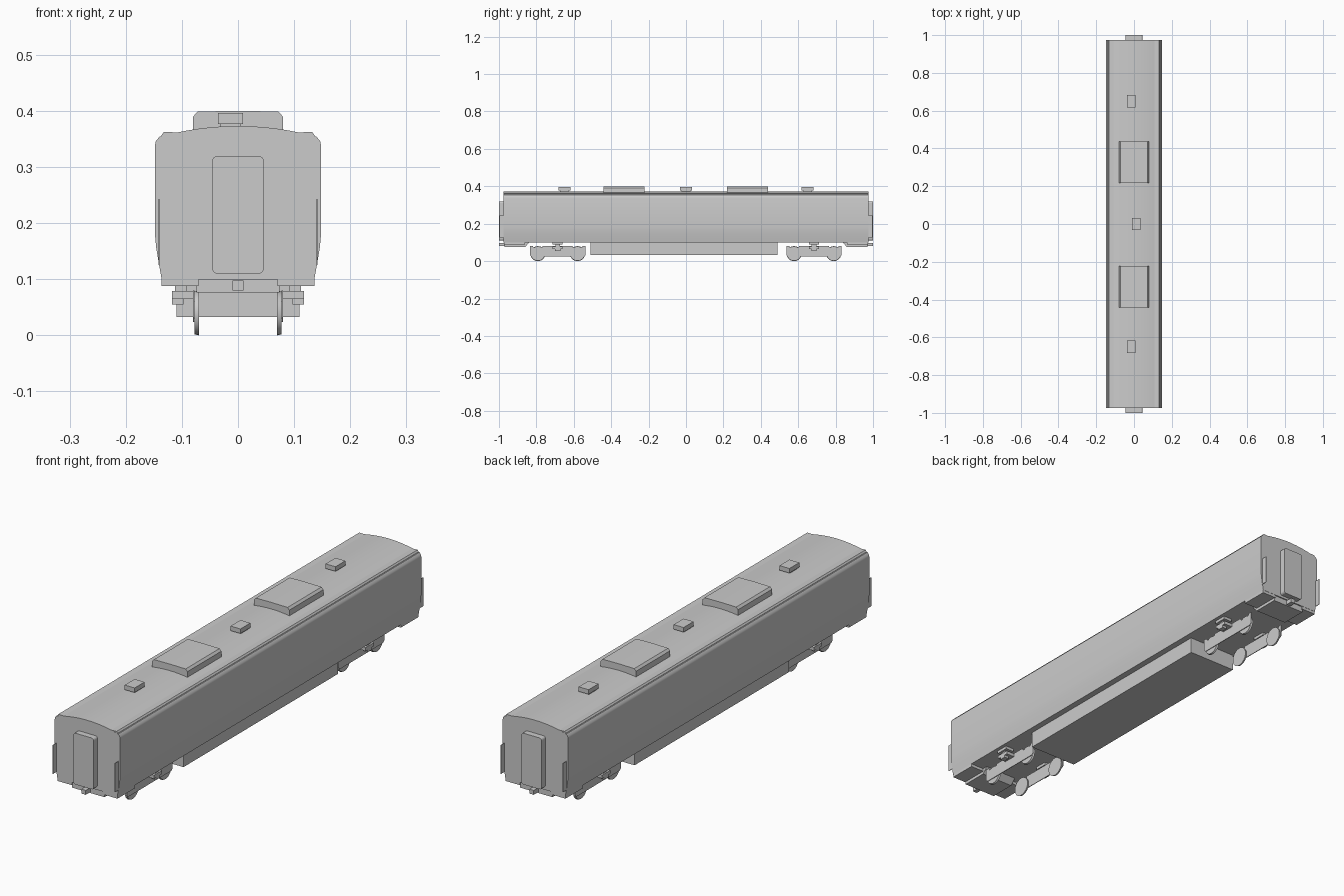
import bpy, bmesh, math

if "Cube" in bpy.data.objects:
    bpy.data.objects.remove(bpy.data.objects["Cube"])


def prism(name, pts, axis, a, b, smooth=False):
    """Extrude a 2D outline from a to b along 'x' (pts are y,z) or 'y' (pts are x,z)."""
    bm = bmesh.new()
    put = (lambda p, t: (t, p[0], p[1])) if axis == 'x' else (lambda p, t: (p[0], t, p[1]))
    lo = [bm.verts.new(put(p, a)) for p in pts]
    hi = [bm.verts.new(put(p, b)) for p in pts]
    n = len(pts)
    bm.faces.new(lo)
    bm.faces.new(hi[::-1])
    for i in range(n):
        bm.faces.new((lo[i], hi[i], hi[(i + 1) % n], lo[(i + 1) % n]))
    bmesh.ops.recalc_face_normals(bm, faces=bm.faces[:])
    me = bpy.data.meshes.new(name)
    bm.to_mesh(me)
    bm.free()
    ob = bpy.data.objects.new(name, me)
    bpy.context.collection.objects.link(ob)
    if smooth:
        bpy.ops.object.select_all(action='DESELECT')
        ob.select_set(True)
        bpy.context.view_layer.objects.active = ob
        bpy.ops.object.shade_smooth_by_angle(angle=math.radians(30))
    return ob


def box(name, x0, x1, y0, y1, z0, z1):
    return prism(name, [(x0, z0), (x1, z0), (x1, z1), (x0, z1)], 'y', y0, y1)


def mirrored(half):
    """Close a right-hand half outline across x = 0."""
    return half + [(-x, z) for x, z in reversed(half) if x > 1e-6]


def rounded(x0, x1, z0, z1, r, seg=4):
    pts = []
    for cx, cz, s in ((x1 - r, z0 + r, -90), (x1 - r, z1 - r, 0),
                      (x0 + r, z1 - r, 90), (x0 + r, z0 + r, 180)):
        for i in range(seg + 1):
            t = math.radians(s + 90 * i / seg)
            pts.append((cx + r * math.cos(t), cz + r * math.sin(t)))
    return pts


# Car body with tapered lower sides and arched roof
def roof(x):
    return 0.373 - 0.019 * (x / 0.14) ** 2


side = [(0.136, 0.10), (0.1415, 0.13), (0.146, 0.158), (0.148, 0.18),
        (0.148, 0.338), (0.1465, 0.346), (0.140, 0.354)]
arch = [(0.14 * (1 - i / 8), roof(0.14 * (1 - i / 8))) for i in range(1, 9)]
prism("car_body", mirrored(side + arch), 'y', -0.975, 0.975, True)

# Roof gutters
for s in (-1, 1):
    prism("roof_gutter", [(s * 0.107, 0.355), (s * 0.107, 0.3617), (s * 0.132, 0.3625),
                          (s * 0.137, 0.356), (s * 0.137, 0.350)], 'y', -0.974, 0.974)

# Air conditioning units
unit = mirrored([(0.080, 0.36), (0.080, 0.390), (0.072, 0.399), (0.0, 0.400)])
for c in (-0.332, 0.328):
    prism("roof_unit", unit, 'y', c - 0.11, c + 0.11)

# Small roof vents: cap on a narrower neck
for cx, cy in ((-0.0135, -0.65), (0.011, 0.0), (-0.0135, 0.65)):
    box("vent_neck", cx - 0.018, cx + 0.018, cy - 0.023, cy + 0.023, 0.366, 0.380)
    box("vent_cap", cx - 0.0225, cx + 0.0225, cy - 0.032, cy + 0.032, 0.377, 0.396)

# Equipment box under the floor
box("equipment_box", -0.11, 0.11, -0.51, 0.49, 0.033, 0.102)

# End fittings on both ends
for e in (-1, 1):
    prism("gangway_door", rounded(-0.046, 0.046, 0.11, 0.32, 0.01), 'y', e * 0.97, e * 1.0)
    box("coupler", -0.01, 0.01, e * 0.93, e * 1.0, 0.080, 0.098)
    prism("end_sill", [(e * 0.835, 0.102), (e * 0.86, 0.076), (e * 0.97, 0.076),
                       (e * 0.97, 0.102)], 'x', -0.074, 0.074)
    for s in (-1, 1):
        box("end_step", s * 0.07, s * 0.136, e * 0.86, e * 0.974, 0.088, 0.102)
        box("corner_plate", s * 0.1395, s * 0.1415, e * 0.97, e * 0.998, 0.125, 0.243)


def wheel(s, cy):
    """Flat wheel with a slightly coned tread."""
    r = 0.04
    bpy.ops.mesh.primitive_cone_add(vertices=32, radius1=r, radius2=r - 0.002, depth=0.008,
                                    location=(s * 0.0735, cy, r),
                                    rotation=(0, s * math.pi / 2, 0))
    bpy.context.object.name = "wheel"
    bpy.ops.object.shade_smooth_by_angle(angle=math.radians(30))


# Bogies: side frames, wheels and suspension
half = [(0.0, 0.024), (0.14, 0.024), (0.148, 0.032), (0.148, 0.08), (0.132, 0.08)]
half += [(0.106 + 0.026 * math.cos(t), 0.08 - 0.014 * math.sin(t))
         for t in (math.pi * i / 8 for i in range(1, 8))]
half += [(0.08, 0.08), (0.0, 0.08)]
outline = half + [(-y, z) for y, z in reversed(half) if y > 1e-6]
for cy in (-0.686, 0.684):
    for s in (-1, 1):
        prism("bogie_frame", [(cy + y, z) for y, z in outline], 'x', s * 0.0775, s * 0.0805)
        for d in (-0.106, 0.106):
            wheel(s, cy + d)
        box("suspension_pad", s * 0.08, s * 0.118, cy - 0.027, cy + 0.027, 0.065, 0.079)
        box("suspension_foot", s * 0.097, s * 0.118, cy - 0.014, cy + 0.014, 0.055, 0.066)
        box("suspension_neck", s * 0.092, s * 0.112, cy - 0.013, cy + 0.013, 0.078, 0.093)
        box("suspension_top", s * 0.083, s * 0.121, cy - 0.027, cy + 0.027, 0.088, 0.102)
